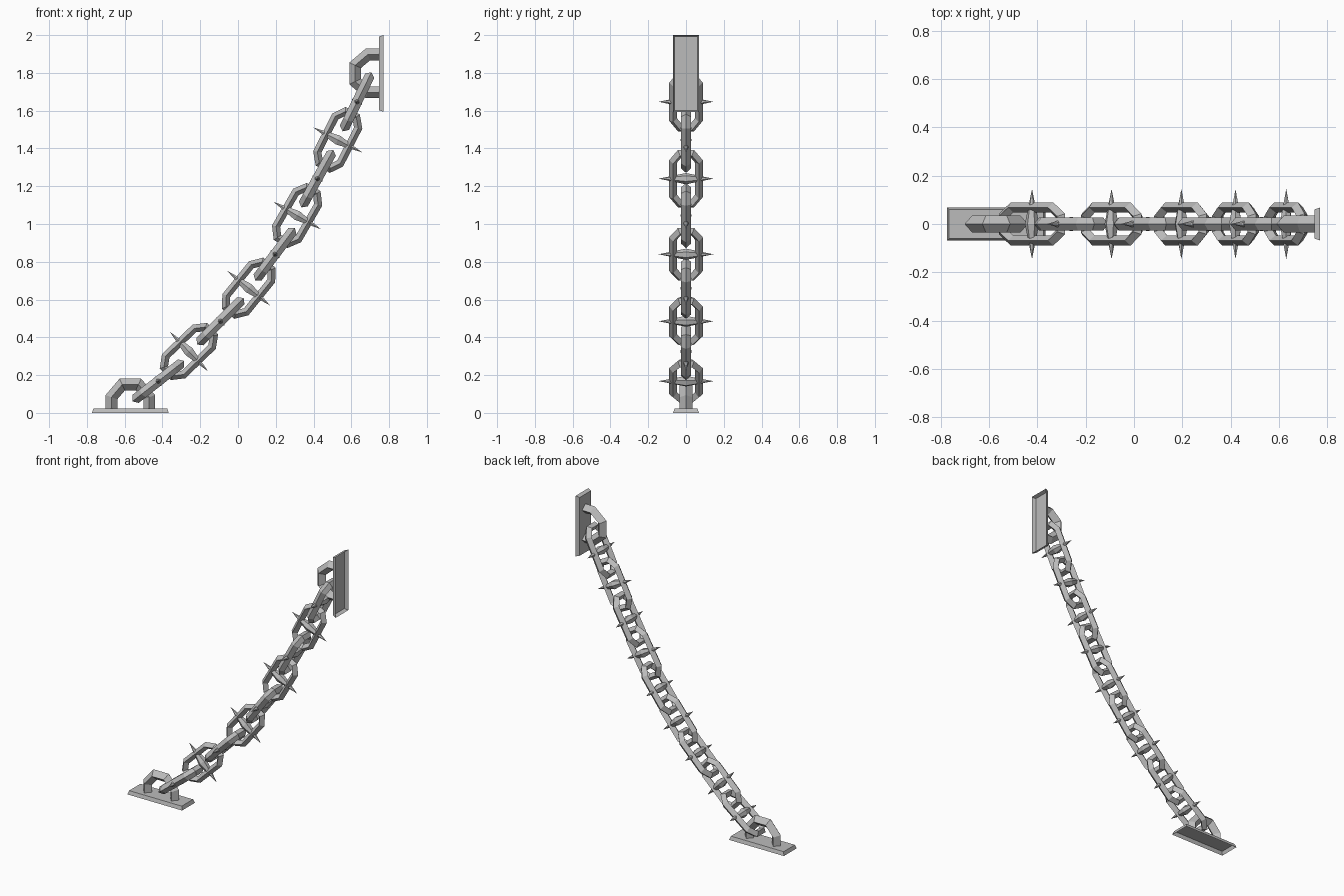
import bpy, bmesh, math
from mathutils import Vector, Matrix

cube = bpy.data.objects.get("Cube")
if cube:
    bpy.data.objects.remove(cube, do_unlink=True)

steel = bpy.data.materials.new("steel_grey")
steel.use_nodes = True
GREY = (0.5, 0.5, 0.5, 1)
steel.diffuse_color = GREY
steel.node_tree.nodes["Principled BSDF"].inputs["Base Color"].default_value = GREY


def finish(bm, name, matrix):
    bmesh.ops.recalc_face_normals(bm, faces=bm.faces)
    mesh = bpy.data.meshes.new(name)
    bm.to_mesh(mesh)
    bm.free()
    mesh.materials.append(steel)
    obj = bpy.data.objects.new(name, mesh)
    obj.matrix_world = matrix
    bpy.context.collection.objects.link(obj)
    return obj


def diamond_bar(bm, path, closed, half_in, half_out):
    """Sweep a diamond section along a path in the local XZ plane, with mitred corners."""
    pts = [Vector(p) for p in path]
    n = len(pts)
    rings = []
    for i, p in enumerate(pts):
        a = p - pts[i - 1] if closed or i > 0 else pts[1] - p
        b = pts[(i + 1) % n] - p if closed or i < n - 1 else a
        a, b = a.normalized(), b.normalized()
        na, nb = Vector((-a.y, a.x)), Vector((-b.y, b.x))
        m = (na + nb).normalized()
        m *= half_in / m.dot(na)
        rings.append([bm.verts.new((q.x, y, q.y)) for q, y in
                      ((p + m, 0), (p, half_out), (p - m, 0), (p, -half_out))])
    for i in range(n if closed else n - 1):
        r, s = rings[i], rings[(i + 1) % n]
        for k in range(4):
            j = (k + 1) % 4
            bm.faces.new((r[k], r[j], s[j], s[k]))


# Chain links: local X is the width, local Z the length
def spiked_link(name, x, z, angle, flat):
    bm = bmesh.new()
    quarter = [(0.068, 0.105), (0.032, 0.153)]
    path = quarter + [(-u, w) for u, w in reversed(quarter)]
    path += [(-u, -w) for u, w in path]
    diamond_bar(bm, path, True, 0.021, 0.027)
    # spindle through the link, pointed at both ends
    for side in (-1, 1):
        turn = Matrix.Rotation(side * math.pi / 2, 4, 'Y')
        bmesh.ops.create_cone(bm, segments=6, radius1=0.03, radius2=0, depth=0.145,
                              matrix=turn @ Matrix.Translation((0, 0, 0.0725)))
    m = Matrix.Translation((x, 0, z)) @ Matrix.Rotation(math.radians(90 - angle), 4, 'Y')
    if not flat:
        m = m @ Matrix.Rotation(math.pi / 2, 4, 'Z')
    finish(bm, name, m)


centres = [(-0.422, 0.168), (-0.26, 0.325), (-0.093, 0.485), (0.057, 0.66), (0.196, 0.84),
           (0.313, 1.045), (0.42, 1.24), (0.528, 1.445), (0.63, 1.647)]
angles = [38, 44, 45, 51, 53, 60, 61, 63, 64]
for i, ((x, z), angle) in enumerate(zip(centres, angles)):
    spiked_link(f"chain_link_{i + 1}", x, z, angle, i % 2 == 1)


# Anchors: shallow tapered plate, open underneath, with a staple
def anchor(prefix, matrix):
    bm = bmesh.new()
    rings = [[bm.verts.new((sx * (0.203 - inset), sy * (0.068 - inset), h))
              for sx, sy in ((1, 1), (-1, 1), (-1, -1), (1, -1))]
             for inset, h in ((0, 0), (0.008, 0.024))]
    for k in range(4):
        j = (k + 1) % 4
        bm.faces.new((rings[0][k], rings[0][j], rings[1][j], rings[1][k]))
    bm.faces.new(rings[1])
    plate = finish(bm, prefix + "_plate", matrix)
    if plate.data.polygons[-1].normal.z < 0:
        plate.data.flip_normals()
    bm = bmesh.new()
    half = [(0.1, 0.024), (0.1, 0.083), (0.043, 0.15)]
    diamond_bar(bm, half + [(-u, w) for u, w in reversed(half)], False, 0.031, 0.035)
    finish(bm, prefix + "_staple", matrix)


anchor("floor_anchor", Matrix.Translation((-0.57, 0, 0)))
anchor("wall_anchor", Matrix.Translation((0.77, 0, 1.797)) @ Matrix.Rotation(-math.pi / 2, 4, 'Y'))
